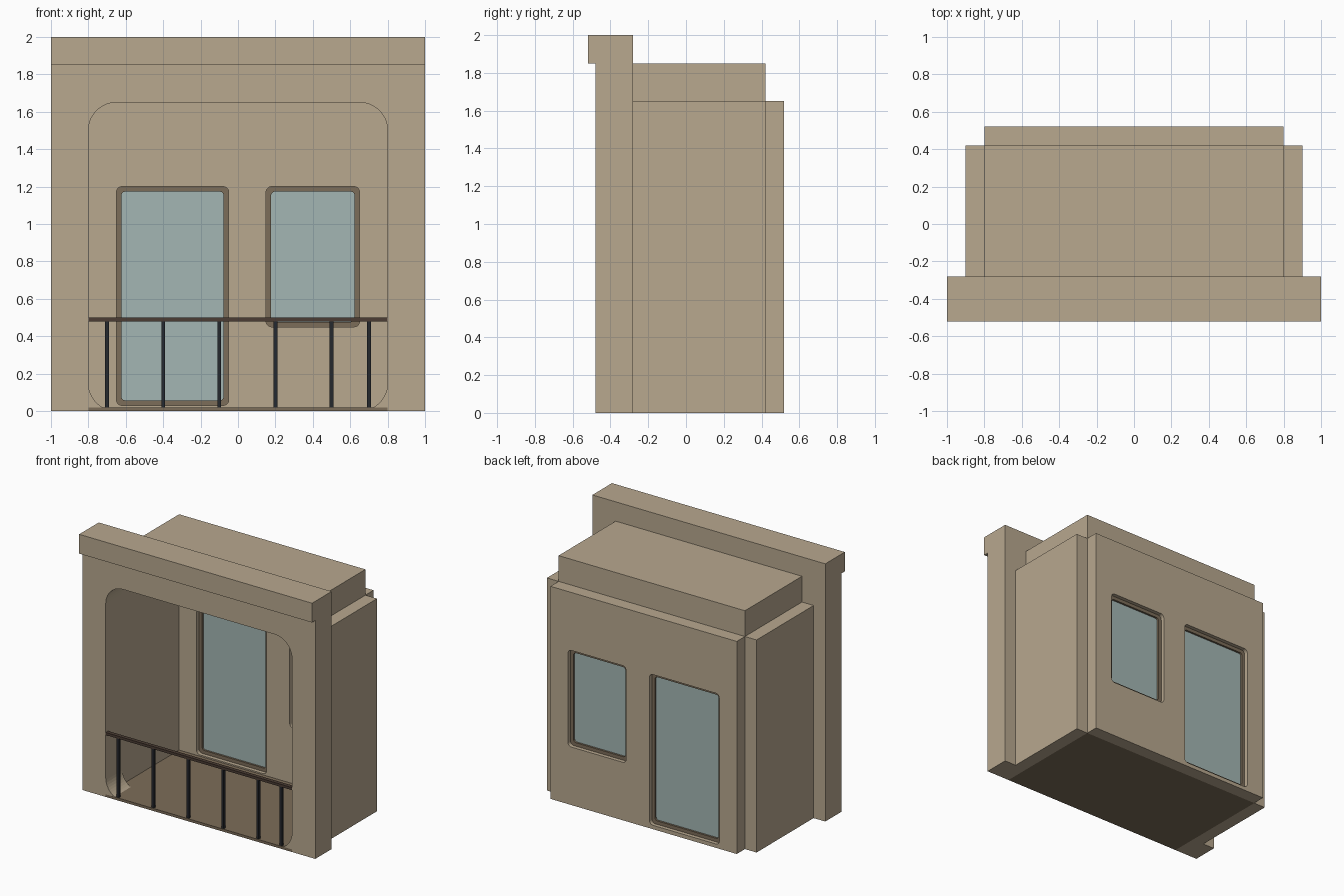
import bpy, bmesh
from math import cos, sin, radians, pi

cube = bpy.data.objects.get("Cube")
if cube:
    bpy.data.objects.remove(cube, do_unlink=True)


def material(name, rgb):
    m = bpy.data.materials.new(name)
    m.use_nodes = True
    m.diffuse_color = (*rgb, 1)
    bsdf = next(n for n in m.node_tree.nodes if n.type == 'BSDF_PRINCIPLED')
    bsdf.inputs["Base Color"].default_value = (*rgb, 1)
    return m


PLASTER = material("plaster", (0.479, 0.392, 0.275))
BROWN = material("brown trim", (0.202, 0.153, 0.10))
GLASS = material("pale glass", (0.367, 0.468, 0.451))
WOOD = material("dark wood", (0.069, 0.045, 0.033))
IRON = material("black iron", (0.0185, 0.021, 0.027))


def link(name, bm, mat):
    bmesh.ops.recalc_face_normals(bm, faces=bm.faces)
    mesh = bpy.data.meshes.new(name)
    bm.to_mesh(mesh)
    bm.free()
    mesh.materials.append(mat)
    ob = bpy.data.objects.new(name, mesh)
    bpy.context.collection.objects.link(ob)
    return ob


def box(name, xs, ys, zs, mat):
    bm = bmesh.new()
    bmesh.ops.create_cube(bm, size=1)
    for v in bm.verts:
        v.co = [r[0] + (c + 0.5) * (r[1] - r[0]) for c, r in zip(v.co, (xs, ys, zs))]
    return link(name, bm, mat)


def arc(cx, cz, r, start, end, steps):
    angles = [radians(start + (end - start) * i / steps) for i in range(steps + 1)]
    return [(cx + r * cos(a), cz + r * sin(a)) for a in angles]


def rounded(x0, x1, z0, z1, r, steps=5):
    pts = []
    for cx, cz, a in ((x1 - r, z1 - r, 0), (x0 + r, z1 - r, 90),
                      (x0 + r, z0 + r, 180), (x1 - r, z0 + r, 270)):
        pts += arc(cx, cz, r, a, a + 90, steps)
    return pts


def plate(name, loops, y0, y1, mat):
    """Upright plate in the XZ plane; loops after the first are holes."""
    curve = bpy.data.curves.new(name + " outline", 'CURVE')
    curve.dimensions = '2D'
    curve.fill_mode = 'BOTH'
    curve.extrude = (y1 - y0) / 2
    for loop in loops:
        sp = curve.splines.new('POLY')
        sp.points.add(len(loop) - 1)
        for p, (x, z) in zip(sp.points, loop):
            p.co = (x, z, 0, 1)
        sp.use_cyclic_u = True
        sp.use_smooth = False
    tmp = bpy.data.objects.new(name + " outline", curve)
    bpy.context.collection.objects.link(tmp)
    mesh = bpy.data.meshes.new_from_object(tmp.evaluated_get(bpy.context.evaluated_depsgraph_get()))
    bm = bmesh.new()
    bm.from_mesh(mesh)
    bpy.data.objects.remove(tmp, do_unlink=True)
    bpy.data.curves.remove(curve)
    bpy.data.meshes.remove(mesh)
    bmesh.ops.remove_doubles(bm, verts=bm.verts, dist=1e-5)
    for v in bm.verts:
        x, z, d = v.co
        v.co = (x, (y0 + y1) / 2 - d, z)
    for f in bm.faces:
        f.smooth = False
        f.material_index = 0
    return link(name, bm, mat)


FRONT, INNER, BACK = -0.48, -0.28, 0.42

# Front wall with a rounded opening; its lower fillets rest on the floor slab
half = ([(1, 1.85), (1, 0), (0.8, 0), (0.8, 0.02)]
        + arc(0.65, 0.15, 0.15, -60, 0, 8) + arc(0.65, 1.5, 0.15, 0, 90, 10))
plate("front_wall", [half + [(-x, z) for x, z in reversed(half)]], FRONT, INNER, PLASTER)
box("cornice", (-1, 1), (-0.52, INNER), (1.85, 2), PLASTER)

# Room shell
for side, s in (("right", -1), ("left", 1)):
    box(side + "_side_wall", sorted((s * 0.8, s * 0.9)), (INNER, BACK), (0, 1.65), PLASTER)
box("roof", (-0.8, 0.8), (INNER, BACK), (1.65, 1.85), PLASTER)
box("floor", (-0.8, 0.8), (FRONT, BACK), (0, 0.02), BROWN)

# Back wall, with a framed pane set into each hole
openings = {"door": (-0.65, -0.05, 0.03, 1.2), "window": (0.15, 0.65, 0.45, 1.2)}
wall = [(-0.8, 0), (0.8, 0), (0.8, 1.65), (-0.8, 1.65)]
plate("back_wall", [wall] + [rounded(*o, 0.03) for o in openings.values()], BACK, 0.52, PLASTER)
for name, (x0, x1, z0, z1) in openings.items():
    t = 0.027
    pane = rounded(x0 + t, x1 - t, z0 + t, z1 - t, 0.02)
    plate(name + "_frame", [rounded(x0, x1, z0, z1, 0.03), pane], 0.45, 0.49, BROWN)
    plate(name + "_glass", [pane], 0.465, 0.475, GLASS)

# Balcony railing
box("handrail", (-0.8, 0.8), (FRONT, -0.45), (0.48, 0.5), WOOD)
for i, x in enumerate((-0.7, -0.4, -0.1, 0.2, 0.5, 0.7)):
    box(f"railing_post_{i + 1}", (x - 0.01, x + 0.01), (-0.475, -0.455), (0.02, 0.48), IRON)
